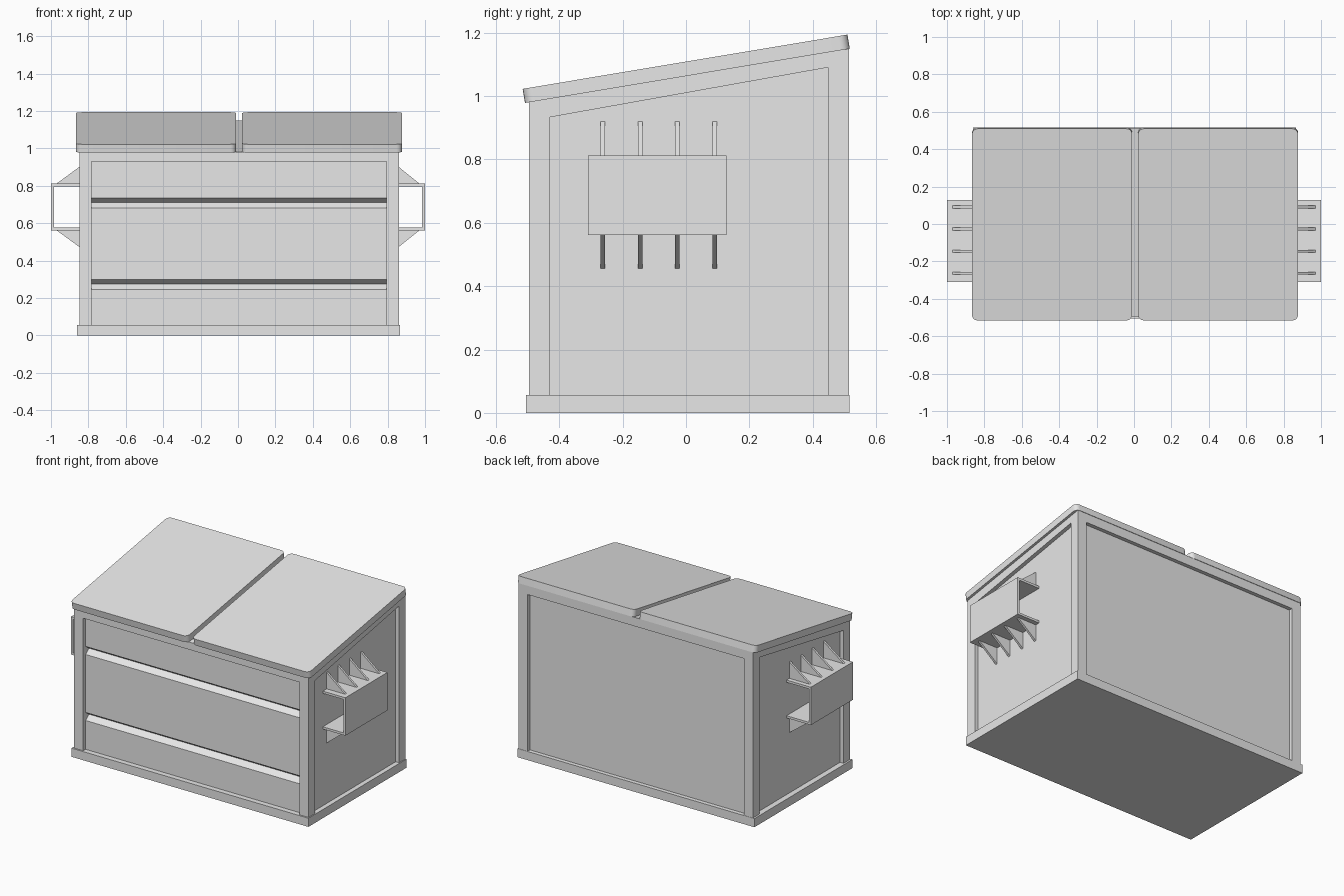
import bpy
import bmesh
import math
from mathutils import Matrix, Vector

cube = bpy.data.objects.get("Cube")
if cube:
    bpy.data.objects.remove(cube, do_unlink=True)

grey = bpy.data.materials.new("light_grey")
grey.use_nodes = True
grey.diffuse_color = (0.8, 0.8, 0.8, 1)
grey.node_tree.nodes["Principled BSDF"].inputs["Base Color"].default_value = (0.8, 0.8, 0.8, 1)


def extrude(name, points, offset):
    """Solid made by sweeping a flat outline along an offset."""
    bm = bmesh.new()
    face = bm.faces.new([bm.verts.new(p) for p in points])
    swept = bmesh.ops.extrude_face_region(bm, geom=[face])["geom"]
    bmesh.ops.translate(bm, vec=offset, verts=[v for v in swept if isinstance(v, bmesh.types.BMVert)])
    bmesh.ops.recalc_face_normals(bm, faces=bm.faces)
    mesh = bpy.data.meshes.new(name)
    bm.to_mesh(mesh)
    bm.free()
    mesh.materials.append(grey)
    ob = bpy.data.objects.new(name, mesh)
    bpy.context.collection.objects.link(ob)
    return ob


def prism(name, profile, x0, x1):
    return extrude(name, [(x0, y, z) for y, z in profile], (x1 - x0, 0, 0))


def box(name, x, y, z):
    return prism(name, [(y[0], z[0]), (y[1], z[0]), (y[1], z[1]), (y[0], z[1])], *x)


# Main dimensions
LEFT, RIGHT = 0.861, -0.848
FRONT, BACK = -0.495, 0.514
POST, RECESS, BASE = 0.066, 0.025, 0.057
SLOPE = 0.167


def roof(y):
    return 0.978 + SLOPE * (y + 0.508)


# Base plinth
box("base", (RIGHT - 0.012, LEFT + 0.006), (FRONT - 0.01, BACK + 0.002), (0, BASE))

# Recessed core with two V grooves across the front
yf, yb = FRONT + RECESS, BACK - RECESS
profile = [(yb, BASE), (yb, roof(yb)), (yf, roof(yf))]
for z in (0.71, 0.275):
    profile += [(yf, z + 0.025), (yf + 0.035, z), (yf, z - 0.028)]
profile.append((yf, BASE))
prism("container_panels", profile, RIGHT + RECESS, LEFT - RECESS)

# Corner posts
for side, x0 in (("right", RIGHT), ("left", LEFT - POST)):
    for end, y0 in (("front", FRONT), ("back", BACK - POST)):
        y1 = y0 + POST
        prism(f"{end}_{side}_post", [(y0, BASE), (y1, BASE), (y1, roof(y1)), (y0, roof(y0))], x0, x0 + POST)

# Top rails
ya, yz = FRONT + POST, BACK - POST
for side, x0 in (("right", RIGHT), ("left", LEFT - RECESS)):
    prism(f"{side}_top_rail", [(ya, 0.933), (yz, 1.09), (yz, roof(yz)), (ya, roof(ya))], x0, x0 + RECESS)
for end, y0, y1, low in (("front", FRONT, yf, 0.93), ("back", yb, BACK, 1.09)):
    prism(f"{end}_top_rail", [(y0, low), (y1, low), (y1, roof(y1)), (y0, roof(y0))], RIGHT + POST, LEFT - POST)


# Sloping lids with rounded corners
def lid(name, x0, x1):
    length, r = 1.039, 0.03
    outline = []
    for i, (cx, cy) in enumerate([(x1 - r, length - r), (x0 + r, length - r), (x0 + r, r), (x1 - r, r)]):
        for k in range(6):
            a = math.radians(90 * i + 18 * k)
            outline.append(Vector((cx + r * math.cos(a), cy + r * math.sin(a), 0)))
    place = Matrix.Translation((0, -0.508, 0.978)) @ Matrix.Rotation(math.atan(SLOPE), 4, "X")
    ob = extrude(name, outline, (0, 0, 0.045))
    ob.data.transform(place)
    bpy.ops.object.select_all(action="DESELECT")
    ob.select_set(True)
    bpy.context.view_layer.objects.active = ob
    bpy.ops.object.shade_smooth_by_angle(angle=math.radians(30))


lid("right_lid", -0.866, -0.01)
lid("left_lid", 0.022, 0.877)

# Side lifting channels with triangular gussets
for side, s, wall in (("left", 1, LEFT - RECESS), ("right", -1, -RIGHT - RECESS)):
    span = (-0.31, 0.128)
    low, high, t = 0.562, 0.812, 0.015
    box(f"{side}_channel_face", (s * 0.985, s), span, (low, high))
    box(f"{side}_channel_top", (s * wall, s * 0.985), span, (high - t, high))
    box(f"{side}_channel_bottom", (s * wall, s * 0.985), span, (low, low + t))
    for i in range(4):
        y = -0.27 + 0.118 * i
        for part, z, tip in (("upper", high, 0.92), ("lower", low, 0.455)):
            extrude(f"{side}_{part}_gusset_{i + 1}",
                    [(s * wall, y, z), (s * 0.97, y, z), (s * wall, y, tip)], (0, 0.014, 0))
